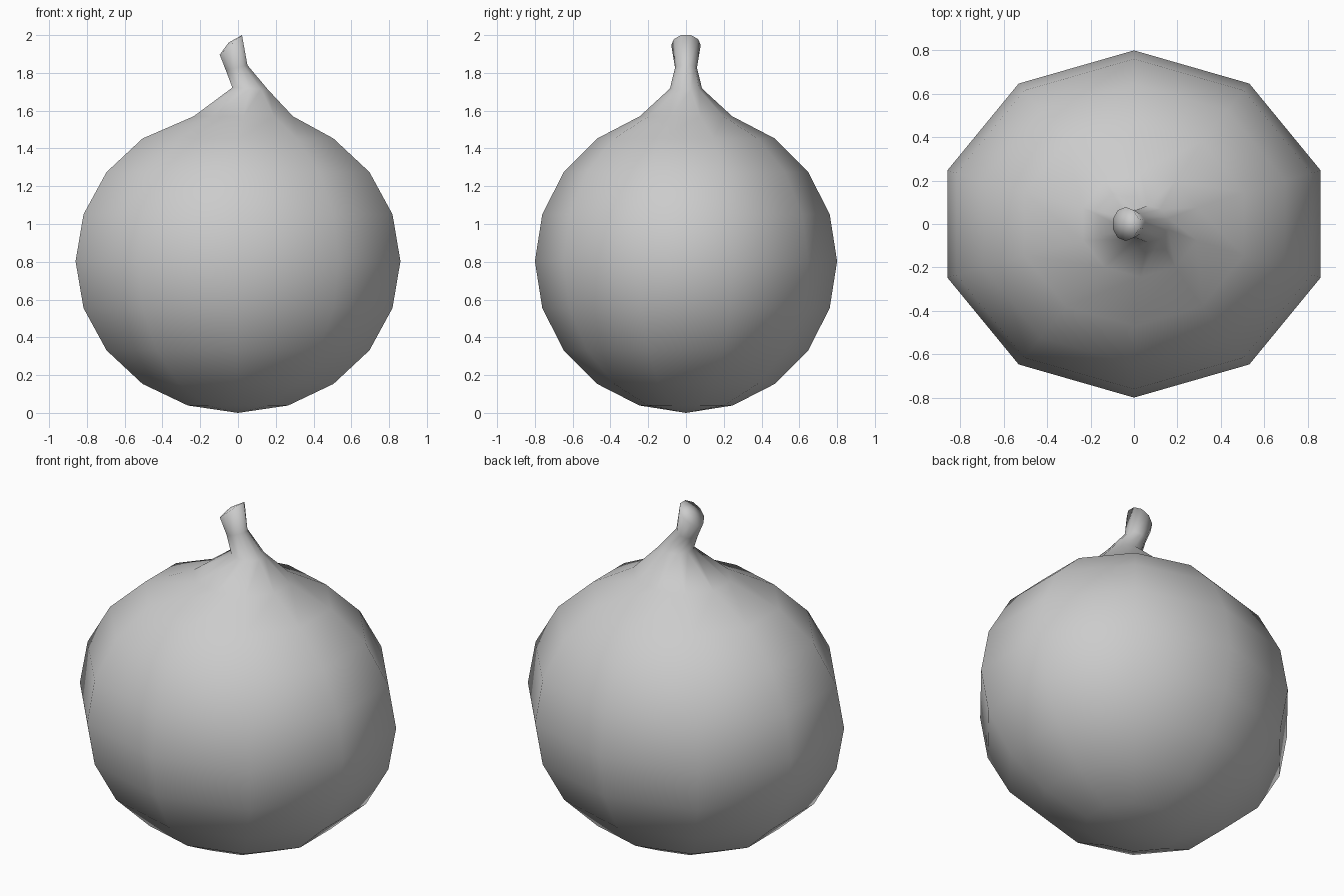
import bpy, bmesh, math

if "Cube" in bpy.data.objects:
    bpy.data.objects.remove(bpy.data.objects["Cube"])

SIDES = 10
C18 = math.cos(math.radians(18))
R = 0.803  # vertical radius of the body

# Rings: centre x, centre z, half width in x, tilt (half rise in z), y radius
rings = []
for i in range(1, 9):
    a = math.radians(18 * i)
    rings.append((0, R - R * math.cos(a), 0.86 * math.sin(a), 0, 0.8 * math.sin(a)))
# Shoulder, neck and bent stem
rings += [
    (0.028, 1.57, 0.263, 0.0, 0.245),
    (0.064, 1.717, 0.094, -0.005, 0.085),
    (-0.007, 1.827, 0.057, 0.014, 0.058),
    (-0.038, 1.948, 0.059, 0.052, 0.078),
]

bm = bmesh.new()


def add_ring(cx, cz, hx, hz, ry):
    verts = []
    for k in range(SIDES):
        a = math.radians(18 + 36 * k)
        c = math.cos(a) / C18
        verts.append(bm.verts.new((cx + hx * c, ry * math.sin(a), cz + hz * c)))
    return verts


loops = [add_ring(*r) for r in rings]
bottom = bm.verts.new((0, 0, 0))
tip = bm.verts.new((-0.05, 0, 1.96))

for k in range(SIDES):
    n = (k + 1) % SIDES
    bm.faces.new((bottom, loops[0][n], loops[0][k]))
    for lo, hi in zip(loops, loops[1:]):
        bm.faces.new((lo[k], lo[n], hi[n], hi[k]))
    bm.faces.new((loops[-1][k], loops[-1][n], tip))

bmesh.ops.recalc_face_normals(bm, faces=bm.faces[:])
for f in bm.faces:
    f.smooth = True

# Round body with stem as one smooth skin
mesh = bpy.data.meshes.new("round_body_with_stem")
bm.to_mesh(mesh)
bm.free()
obj = bpy.data.objects.new("round_body_with_stem", mesh)
bpy.context.collection.objects.link(obj)
